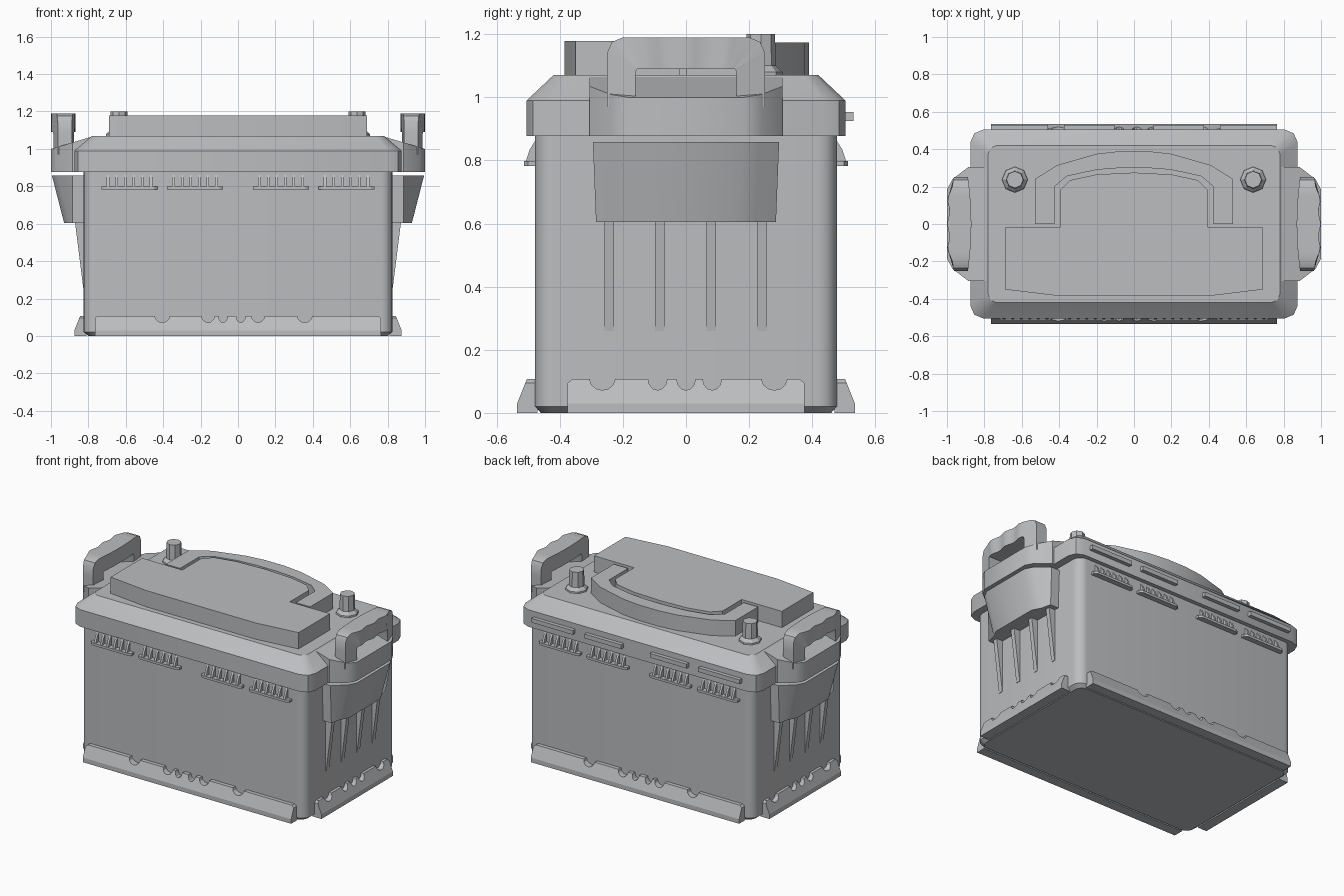
import bpy
import math
from mathutils import Vector

cube = bpy.data.objects.get("Cube")
if cube:
    bpy.data.objects.remove(cube)

grey = bpy.data.materials.new("battery_grey")
grey.use_nodes = True
COLOR = (0.5, 0.51, 0.525, 1)
grey.diffuse_color = COLOR
grey.node_tree.nodes["Principled BSDF"].inputs["Base Color"].default_value = COLOR


def loft(name, rings):
    """Skin a closed solid through rings that share one point count."""
    n = len(rings[0])
    faces = [tuple(range(n)), tuple((len(rings) - 1) * n + i for i in range(n))]
    for r in range(len(rings) - 1):
        for i in range(n):
            j = (i + 1) % n
            faces.append((r * n + i, r * n + j, (r + 1) * n + j, (r + 1) * n + i))
    mesh = bpy.data.meshes.new(name)
    mesh.from_pydata([Vector(p) for ring in rings for p in ring], [], faces)
    mesh.materials.append(grey)
    obj = bpy.data.objects.new(name, mesh)
    bpy.context.collection.objects.link(obj)
    bpy.ops.object.select_all(action='DESELECT')
    obj.select_set(True)
    bpy.context.view_layer.objects.active = obj
    # consistent outward normals
    bpy.ops.object.mode_set(mode='EDIT')
    bpy.ops.mesh.select_all(action='SELECT')
    bpy.ops.mesh.normals_make_consistent(inside=False)
    bpy.ops.object.mode_set(mode='OBJECT')
    bpy.ops.object.shade_smooth_by_angle(angle=math.radians(30))
    return obj


def prism(name, plan, z0, z1):
    return loft(name, [[(x, y, z) for x, y in plan] for z in (z0, z1)])


def box(name, x0, x1, y0, y1, z0, z1):
    return prism(name, [(x0, y0), (x1, y0), (x1, y1), (x0, y1)], z0, z1)


def mirrored(obj, x=False, y=False):
    mod = obj.modifiers.new("mirror", 'MIRROR')
    mod.use_axis = (x, y, False)
    return obj


def rounded(hx, hy, r, z, steps):
    """Rounded rectangle ring; one step gives a chamfer."""
    ring = []
    for q, (sx, sy) in enumerate(((1, 1), (-1, 1), (-1, -1), (1, -1))):
        for k in range(steps + 1):
            a = (q + k / steps) * math.pi / 2
            ring.append((sx * (hx - r) + r * math.cos(a), sy * (hy - r) + r * math.sin(a), z))
    return ring


def half_to_full(half):
    """Complete a plan symmetric about x from its +x half, back to front."""
    return half + [(-x, y) for x, y in reversed(half) if x > 0]


# case and lid
loft("case", [rounded(0.80, 0.46, 0.05, 0, 6), rounded(0.825, 0.478, 0.06, 0.02, 6),
              rounded(0.825, 0.478, 0.06, 0.89, 6)])
loft("lid", [rounded(0.875, 0.505, 0.07, 0.877, 2), rounded(0.875, 0.505, 0.07, 0.99, 2),
             rounded(0.78, 0.42, 0.045, 1.07, 2)])

# raised cover and the folded carry handle around its tongue
front = [(0.69, -0.02), (0.69, -0.35), (0.4, -0.385)]
tongue = [(0, 0.275), (0.2, 0.265), (0.34, 0.235), (0.395, 0.18), (0.395, -0.02)]
prism("top_cover", half_to_full(tongue + front), 1.06, 1.178)
outer = [(0.53, 0), (0.53, 0.24), (0.41, 0.315), (0.2, 0.375), (0.07, 0.39)]
inner = [(0.425, 0), (0.425, 0.2), (0.36, 0.255), (0.2, 0.29), (0.07, 0.3)]
outer += [(-x, y) for x, y in reversed(outer)]
inner += [(-x, y) for x, y in reversed(inner)]
loft("carry_handle", [[(a[0], a[1], 1.06), (b[0], b[1], 1.06), (b[0], b[1], 1.173),
                       (a[0], a[1], 1.173)] for a, b in zip(outer, inner)])

# terminals
def octagon(r, z):
    return [(0.637 + r * math.cos(k * math.pi / 4), 0.237 + r * math.sin(k * math.pi / 4), z)
            for k in range(8)]


mirrored(loft("terminal", [octagon(0.07, 1.06), octagon(0.068, 1.08), octagon(0.048, 1.1),
                           octagon(0.045, 1.2)]), x=True)


# bulge on the lid ends, with a top that slopes outward
def end_plan(reach, half):
    pts = [(0.78, half), (0.885, half), (reach - 0.03, half - 0.065), (reach, half - 0.12)]
    return pts + [(x, -y) for x, y in reversed(pts)]


bulge = end_plan(1.0, 0.305)
mirrored(loft("lid_end_bulge", [[(x, y, 0.877) for x, y in bulge],
                                [(x, y, 1.0 + 0.3 * (1 - x)) for x, y in bulge]]), x=True)

# grip with an open window and rippled outer face
path = [(-0.25, 0.97, -0.16, 0.97), (-0.25, 1.08, -0.16, 1.08), (-0.25, 1.14, -0.155, 1.09),
        (-0.235, 1.175, -0.15, 1.09), (-0.2, 1.19, -0.145, 1.09)]
bar = [(-0.15 + 0.03 * k, 1.19, -0.135 + 0.027 * k, 1.09) for k in range(11)]
path = path + bar + [(-a, b, -c, d) for a, b, c, d in reversed(path)]


def grip_ring(yo, zo, yi, zi):
    def face(y):
        return 0.992 - 0.035 * abs(y / 0.25) ** 4 + 0.007 * math.cos(y * 48)

    def back(y):
        return 0.87 + 0.018 * (y / 0.25) ** 2
    return [(face(yo), yo, zo), (back(yo), yo, zo), (back(yi), yi, zi), (face(yi), yi, zi)]


mirrored(loft("end_grip", [grip_ring(*p) for p in path]), x=True)

# bracket below each grip, with tapering ribs
mirrored(loft("end_bracket", [[(x, y, 0.605) for x, y in end_plan(0.93, 0.285)],
                              [(x, y, 0.858) for x, y in end_plan(0.995, 0.295)]]), x=True)
for y in (-0.243, -0.083, 0.08, 0.24):
    mirrored(loft("end_rib", [[(0.8, y + s, 0.26), (0.828, y + s, 0.26), (0.873, y + s, 0.62),
                               (0.8, y + s, 0.62)] for s in (-0.015, 0.015)]), x=True)


# base flanges with scooped notches along the top
def flange(name, half, notches, place):
    top = [(half, 0.03), (half, 0.095), (half - 0.015, 0.107)]
    for c, w in reversed(notches):
        top += [(c + w * math.cos(k * math.pi / 6), 0.107 - 0.035 * math.sin(k * math.pi / 6))
                for k in range(7)]
    top += [(0.015 - half, 0.107), (-half, 0.095), (-half, 0.03)]
    loft(name, [[place(u, 0, z) for u, z in top],
                [place(u, 0.065 - 0.4 * (z - 0.03), z) for u, z in top]])
    foot = [(half, 0), (half, 0.03), (-half, 0.03), (-half, 0)]
    loft(name + "_foot", [[place(u, d, z) for u, z in foot] for d in (0, 0.065)])


long_notches = [(-0.405, 0.04), (-0.16, 0.035), (-0.08, 0.025), (0.015, 0.025),
                (0.107, 0.035), (0.357, 0.04)]
short_notches = [(-0.265, 0.04), (-0.09, 0.03), (0, 0.03), (0.083, 0.03), (0.28, 0.04)]
for s, side in ((-1, "front"), (1, "back")):
    flange(side + "_flange", 0.765, long_notches, lambda u, d, z: (u, s * (0.47 + d), z))
for s, side in ((-1, "right"), (1, "left")):
    flange(side + "_flange", 0.375, short_notches, lambda u, d, z: (s * (0.81 + d), u, z))

# vent ledges and fins on the front and back
for start in (0.08, 0.43):
    end = start + 0.3
    ledge = [(start, -0.47), (start, -0.5), (start + 0.02, -0.513), (end - 0.02, -0.513),
             (end, -0.5), (end, -0.47)]
    mirrored(prism("vent_ledge", ledge, 0.782, 0.798), x=True, y=True)
    for k in range(6):
        x = start + 0.035 + 0.046 * k
        mirrored(loft("vent_fin", [[(x + s, -0.47, 0.79), (x + s, -0.51, 0.79),
                                    (x + s, -0.495, 0.835), (x + s, -0.479, 0.86),
                                    (x + s, -0.47, 0.86)] for s in (-0.007, 0.007)]),
                 x=True, y=True)

# bars on the back of the lid
for x0, x1 in ((0.105, 0.375), (0.46, 0.765)):
    mirrored(box("back_bar", x0, x1, 0.49, 0.53, 0.925, 0.953), x=True)
